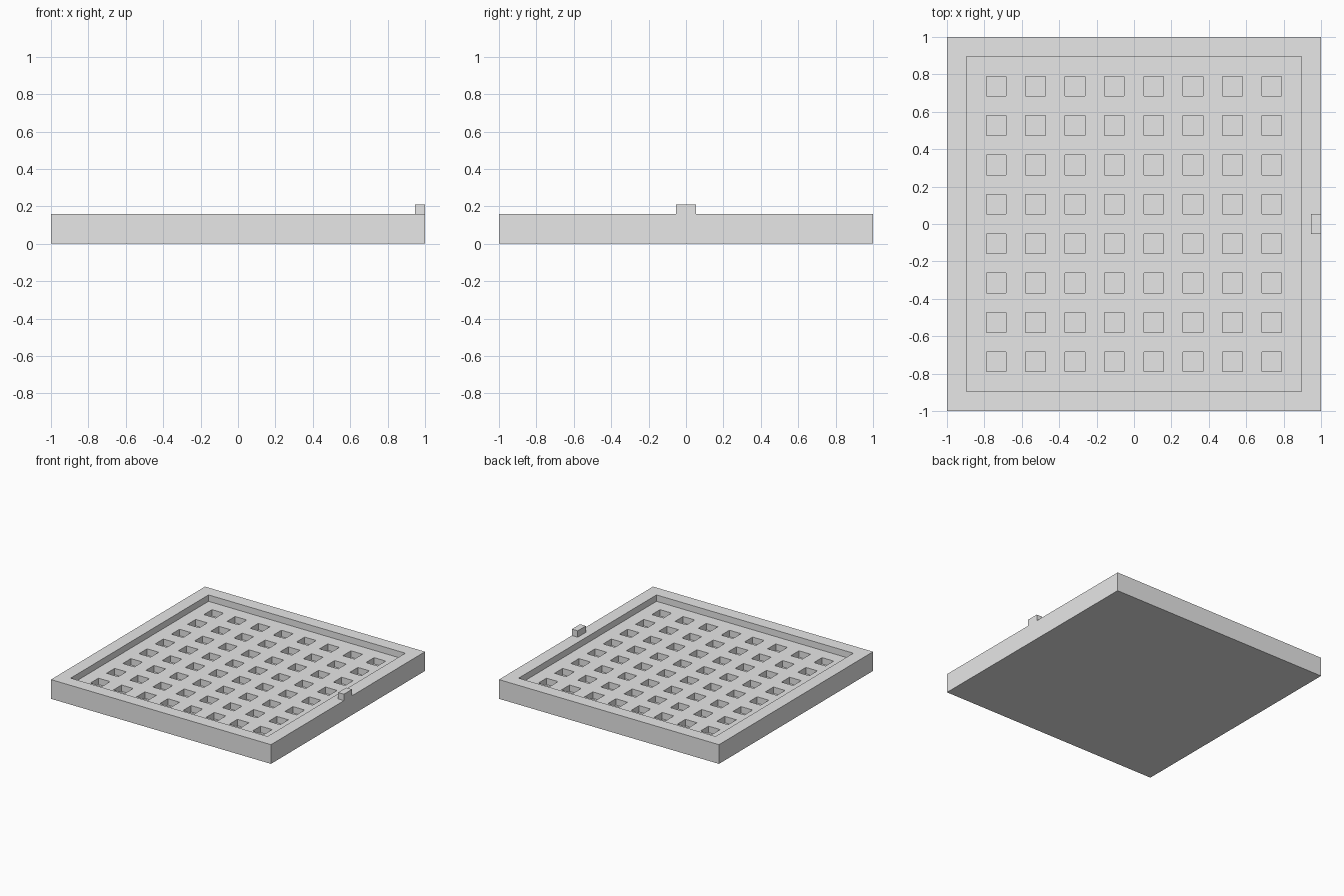
import bpy
import bmesh

if "Cube" in bpy.data.objects:
    bpy.data.objects.remove(bpy.data.objects["Cube"], do_unlink=True)

U = 2 / 19          # one module: rim width, hole width and hole spacing
CELLS = 8
HALF = 1.0
TOP = 1.5 * U
FLOOR = U
HOLE_FLOOR = 0.5 * U

grey = bpy.data.materials.new("plain grey")
grey.use_nodes = True
colour = (0.8, 0.8, 0.8, 1)
grey.diffuse_color = colour
grey.node_tree.nodes["Principled BSDF"].inputs["Base Color"].default_value = colour


def finish(name, bm):
    mesh = bpy.data.meshes.new(name)
    bm.to_mesh(mesh)
    bm.free()
    mesh.materials.append(grey)
    obj = bpy.data.objects.new(name, mesh)
    bpy.context.collection.objects.link(obj)
    return obj


def sink(bm, faces, depth):
    """Press separate faces straight down, leaving walls behind."""
    for face in faces:
        new = bmesh.ops.extrude_discrete_faces(bm, faces=[face])["faces"]
        bmesh.ops.translate(bm, verts=new[0].verts, vec=(0, 0, -depth))


# Tray floor: a module grid in which every other cell is a peg hole
bm = bmesh.new()
n = 2 * CELLS + 1
bmesh.ops.create_grid(bm, x_segments=n, y_segments=n, size=n * U / 2)
bmesh.ops.translate(bm, verts=bm.verts, vec=(0, 0, FLOOR))


def is_hole(face):
    c = face.calc_center_median()
    return all(round(v / U + CELLS) % 2 == 1 for v in (c.x, c.y))


sink(bm, [f for f in bm.faces if is_hole(f)], FLOOR - HOLE_FLOOR)
finish("board_floor", bm)

# Outer casing: bottom, sides, flat rim and inner walls from stacked square loops
bm = bmesh.new()
inner = HALF - U
loops = []
for half, z in ((HALF, 0), (HALF, TOP), (inner, TOP), (inner, FLOOR)):
    loops.append([bm.verts.new((sx * half, sy * half, z))
                  for sx, sy in ((-1, -1), (1, -1), (1, 1), (-1, 1))])
bm.faces.new(reversed(loops[0]))
for low, high in zip(loops, loops[1:]):
    for i in range(4):
        j = (i + 1) % 4
        bm.faces.new((low[i], low[j], high[j], high[i]))
finish("board_casing", bm)

# Small marker block on the rim at the middle of one side
bm = bmesh.new()
bmesh.ops.create_cube(bm, size=1)
bmesh.ops.scale(bm, verts=bm.verts, vec=(U / 2, U, U / 2))
bmesh.ops.translate(bm, verts=bm.verts, vec=(HALF - U / 4, 0, TOP + U / 4))
finish("side_marker", bm)
